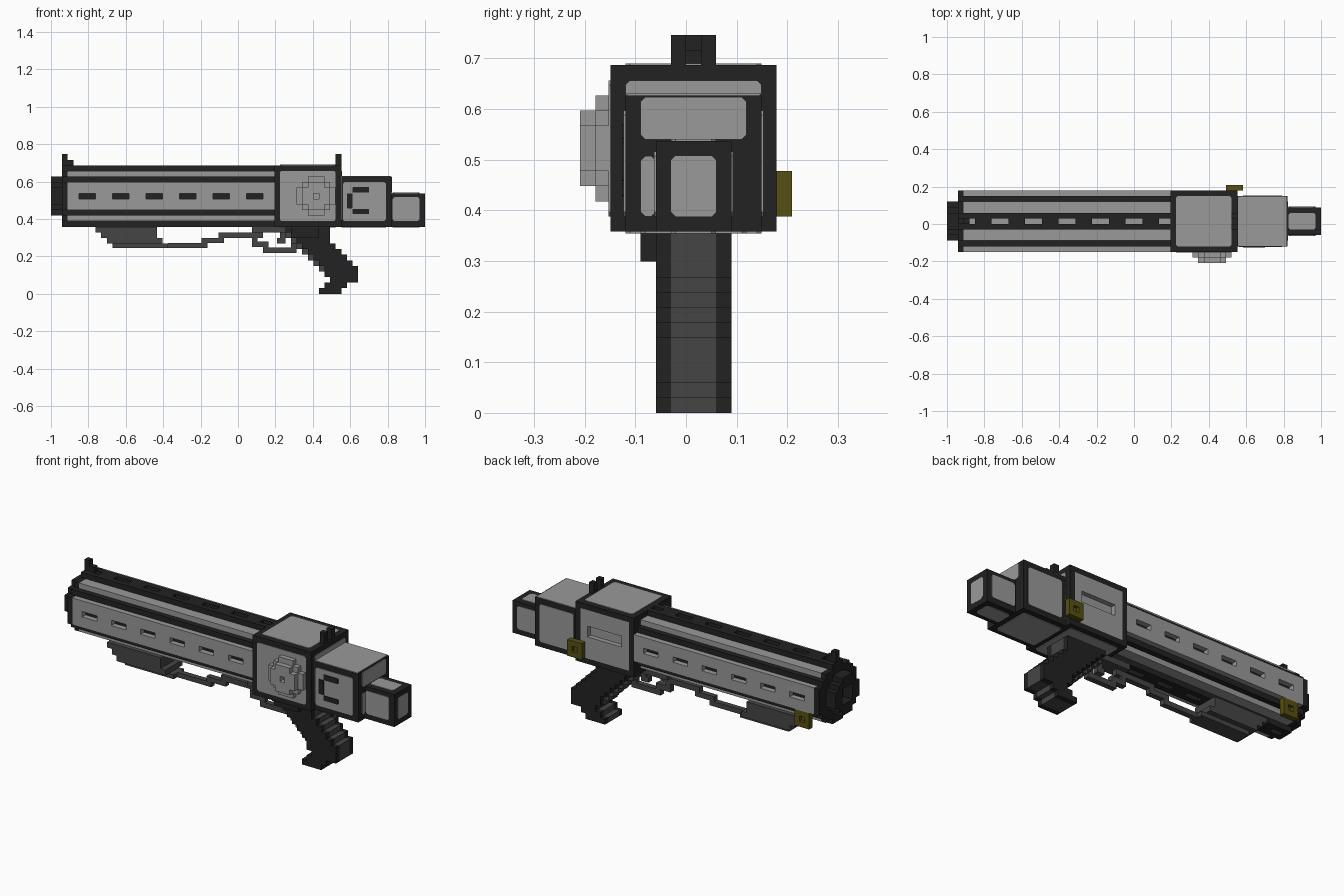
import bpy, bmesh

if "Cube" in bpy.data.objects:
    bpy.data.objects.remove(bpy.data.objects["Cube"])

V = 2 / 67          # block size; parts are laid out on a 67 x 14 x 25 block grid
T = 0.12            # thickness of inset colour plates, in blocks


def material(name, r, g, b):
    m = bpy.data.materials.new(name)
    m.diffuse_color = (r, g, b, 1)
    m.use_nodes = True
    m.node_tree.nodes["Principled BSDF"].inputs["Base Color"].default_value = m.diffuse_color
    return m


DARK = material("black_metal", 0.016, 0.016, 0.016)
LIGHT = material("light_grey_metal", 0.32, 0.32, 0.32)
MID = material("dark_grey_polymer", 0.06, 0.06, 0.06)
OLIVE = material("olive_brass", 0.095, 0.08, 0.006)


def finish(bm, name, mat):
    for v in bm.verts:
        v.co = (v.co.x * V - 1, (v.co.y - 7) * V, v.co.z * V)
    bmesh.ops.recalc_face_normals(bm, faces=bm.faces)
    me = bpy.data.meshes.new(name)
    bm.to_mesh(me)
    bm.free()
    me.materials.append(mat)
    bpy.context.collection.objects.link(bpy.data.objects.new(name, me))


def boxes(name, mat, *items):
    """One object from boxes (x0, x1, y0, y1, z0, z1) in block units."""
    bm = bmesh.new()
    for x0, x1, y0, y1, z0, z1 in items:
        for v in bmesh.ops.create_cube(bm, size=1)["verts"]:
            v.co = (x1 if v.co.x > 0 else x0, y1 if v.co.y > 0 else y0,
                    z1 if v.co.z > 0 else z0)
    finish(bm, name, mat)


def plate(name, axis, level, sign, a0, a1, b0, b1, mat=LIGHT, c=0.3):
    """Thin clipped-corner plate lying on the plane axis = level."""
    pts = [(a0 + c, b0), (a1 - c, b0), (a1, b0 + c), (a1, b1 - c),
           (a1 - c, b1), (a0 + c, b1), (a0, b1 - c), (a0, b0 + c)]
    place = {"x": lambda a, b, h: (h, a, b), "y": lambda a, b, h: (a, h, b),
             "z": lambda a, b, h: (a, b, h)}[axis]
    bm = bmesh.new()
    f = bm.faces.new([bm.verts.new(place(a, b, level)) for a, b in pts])
    out = bmesh.ops.extrude_face_region(bm, geom=[f])["geom"]
    bmesh.ops.translate(bm, vec=place(0, 0, sign * T),
                        verts=[g for g in out if isinstance(g, bmesh.types.BMVert)])
    finish(bm, name, mat)


def gaps(x0, x1, slots):
    """Solid spans left between slots."""
    spans, x = [], x0
    for s0, s1 in slots:
        if s0 > x:
            spans.append((x, s0))
        x = s1
    if x < x1:
        spans.append((x, x1))
    return spans


def frame(x0, x1, y0, y1, z0, z1, w):
    """Four bars around a rectangle in the xz plane."""
    return [(x0, x1, y0, y1, z0, z0 + w), (x0, x1, y0, y1, z1 - w, z1),
            (x0, x0 + w, y0, y1, z0 + w, z1 - w), (x1 - w, x1, y0, y1, z0 + w, z1 - w)]


# barrel shroud: stepped octagon with slotted rails and side panels
boxes("barrel_core", DARK, (3, 40, 3, 12, 14, 21))
boxes("barrel_shoulders", LIGHT, (3, 40, 4, 11, 21, 22), (3, 40, 4, 11, 13, 14))
rail = gaps(3, 40, [(3, 5)] + [(i, i + 3) for i in range(8, 38, 6)] + [(38, 40)])
for name, z in (("top_rail", 22), ("bottom_rail", 12)):
    boxes(name, DARK, (3, 40, 6, 7, z, z + 1), (3, 40, 8, 9, z, z + 1),
          *[(a, b, 7, 8, z, z + 1) for a, b in rail])
side = gaps(3, 40, [(i, i + 3) for i in range(5, 36, 6)])
for name, y in (("front_side_panel", 2), ("back_side_panel", 12)):
    boxes(name, LIGHT, (3, 40, y, y + 1, 15, 17), (3, 40, y, y + 1, 18, 20),
          *[(a, b, y, y + 1, 17, 18) for a, b in side])

# muzzle collar and bored muzzle
boxes("muzzle_collar", DARK, (2, 3, 6, 9, 12, 23), (2, 3, 4, 11, 13, 22),
      (2, 3, 3, 12, 14, 21), (2, 3, 2, 13, 15, 20))
boxes("muzzle", DARK, (0, 2, 6, 9, 14, 15), (0, 2, 5, 10, 15, 16), (0, 2, 4, 6, 16, 19),
      (0, 2, 9, 11, 16, 19), (0, 2, 5, 10, 19, 20), (0, 2, 6, 9, 20, 21))

# sights
boxes("front_sight", DARK, (2, 3, 7, 8, 23, 25), (3, 4, 7, 8, 23, 24))
boxes("rear_sight", DARK, (51, 52, 6, 7, 23, 25), (51, 52, 8, 9, 23, 25))

# receiver with framed panels and a recessed slot on the back side
boxes("receiver", DARK, (40, 52, 2, 12, 12, 23), *frame(40, 52, 12, 13, 12, 23, 1))
boxes("receiver_back_panel", LIGHT, (41, 51, 12, 13, 13, 17), (41, 51, 12, 13, 19, 22),
      (41, 42.5, 12, 13, 17, 19), (49.5, 51, 12, 13, 17, 19), (42.5, 49.5, 12, 12.1, 17, 19))
plate("receiver_front_panel", "y", 2, -1, 41, 51, 13, 22)
plate("receiver_top_panel", "z", 23, 1, 41, 51, 3, 12)
plate("receiver_bottom_panel", "z", 12, -1, 41, 51, 3, 12)
plate("receiver_rear_panel", "x", 52, 1, 3, 12, 13, 22)

# round dial on the front of the receiver, dimpled in the centre
boxes("dial_base", LIGHT, (46, 49, 1, 2, 14, 21), (45, 50, 1, 2, 15, 20), (44, 51, 1, 2, 16, 19))
boxes("dial_cap", LIGHT, (46, 49, 0, 1, 15, 17), (46, 49, 0, 1, 18, 20),
      (45, 47, 0, 1, 16, 19), (48, 50, 0, 1, 16, 19))

# rear block with panels and bracket-shaped marks
boxes("rear_block", DARK, (52, 61, 3, 12, 12, 21))
plate("rear_block_front_panel", "y", 3, -1, 52.3, 60, 13, 20)
plate("rear_block_back_panel", "y", 12, 1, 53, 60, 13, 20)
plate("rear_block_top_panel", "z", 21, 1, 52.1, 60.8, 3.05, 11.95, c=0.05)
plate("rear_block_bottom_panel", "z", 12, -1, 52, 60, 4, 11)
plate("rear_block_upper_end_panel", "x", 61, 1, 4, 11, 18.1, 20.9)
plate("rear_block_lower_end_panel", "x", 61, 1, 4, 5, 13, 17)
for i, (a0, a1, b0, b1) in enumerate([(54, 57, 18.1, 19.1), (54, 57, 14.3, 15.2),
                                      (53, 54, 15.3, 18)]):
    plate("bracket_mark_%d" % i, "y", 3 - T, -1, a0, a1, b0, b1, DARK, 0.1)

# stock end box
boxes("stock_end", DARK, (61, 67, 5, 10, 12, 18))
plate("stock_front_panel", "y", 5, -1, 61.2, 66, 13, 17.3)
plate("stock_back_panel", "y", 10, 1, 61.2, 66, 13, 17.3)
plate("stock_top_panel", "z", 18, 1, 61.2, 66, 6, 9)
plate("stock_bottom_panel", "z", 12, -1, 61.2, 66, 6, 9)
plate("stock_end_panel", "x", 67, 0.1, 6, 9, 13, 17)

# sling mounts: square rings with a sunken centre
for name, x, y, z in (("rear_sling_mount", 50, 13, 13), ("front_sling_mount", 4, 12, 12)):
    boxes(name, OLIVE, *frame(x, x + 3, y, y + 1, z, z + 3, 1),
          (x + 1, x + 2, y, y + 0.4, z + 1, z + 2))

# stepped pistol grip, listed from the bottom row up: dark cheeks, grey spine
rows = [(48, 52), (49, 53), (50, 55), (49, 55), (49, 55), (48, 54),
        (47, 53), (46, 52), (45, 51), (44, 50), (43, 50), (42, 50)]
for name, y in (("grip_front_cheek", 5), ("grip_back_cheek", 9)):
    boxes(name, DARK, *[(a, b, y, y + 1, k, k + 1) for k, (a, b) in enumerate(rows)])
boxes("grip_spine", MID, *[(a - (3 < k < 11), b, 6, 9, k, k + 1)
                           for k, (a, b) in enumerate(rows)])
boxes("grip_side_catch", DARK, (43, 48, 4, 5, 10, 12))

# trigger and guard
boxes("trigger", MID, (41, 42, 7, 8, 9, 12), (40.5, 41.5, 7, 8, 9, 10))
boxes("trigger_guard", MID, (36, 42, 6, 9, 11, 12), (36, 37, 7, 8, 9, 11),
      (36, 39, 7, 8, 8.4, 9.4), (38, 39, 7, 8, 7.3, 8.4), (39, 44, 7, 8, 7.3, 8.3),
      (43, 44, 7, 8, 8.3, 10))

# stepped foregrip and the link rod running back to the guard
boxes("foregrip", MID, (8, 19, 5, 10, 11, 12), (9, 19, 5, 10, 10, 11),
      (10, 20, 5, 10, 9, 10), (11, 21, 6, 9, 8.2, 9))
boxes("link_rod", MID, (21, 28, 7, 8, 8.2, 9.1), (27, 31, 7, 8, 9.1, 10), (30, 38, 7, 8, 10, 11))
